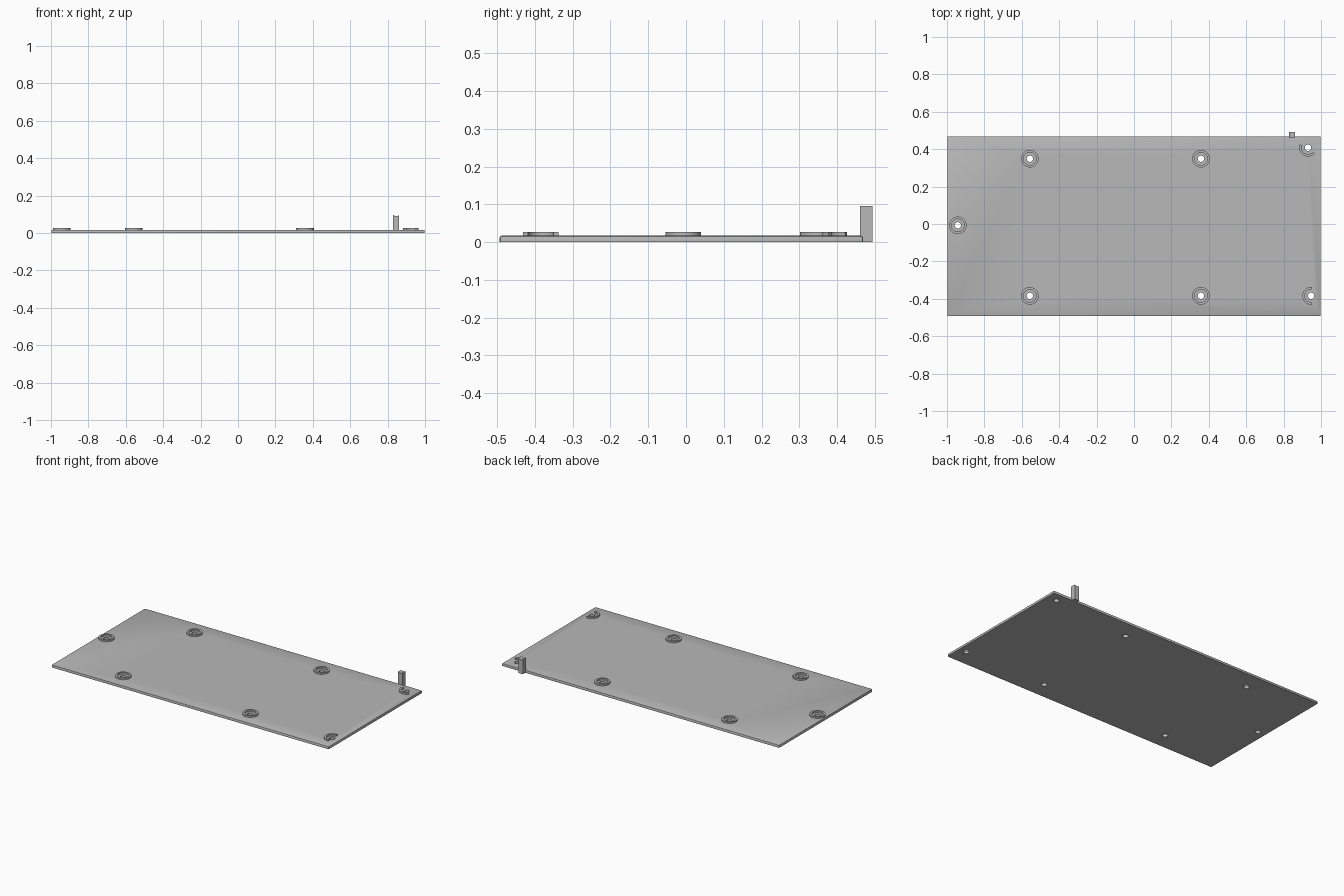
import bpy, bmesh
from math import cos, sin, radians

cube = bpy.data.objects.get("Cube")
if cube:
    bpy.data.objects.remove(cube, do_unlink=True)

grey = bpy.data.materials.new("plain grey")
grey.use_nodes = True
COLOR = (0.48, 0.48, 0.48, 1)
grey.diffuse_color = COLOR
grey.node_tree.nodes["Principled BSDF"].inputs["Base Color"].default_value = COLOR

PLATE_TOP, RING_TOP = 0.017, 0.027
RING_OUT, RING_IN, HOLE_R = 0.047, 0.034, 0.017


def make_object(name, bm):
    bmesh.ops.recalc_face_normals(bm, faces=bm.faces)
    mesh = bpy.data.meshes.new(name)
    bm.to_mesh(mesh)
    bm.free()
    mesh.materials.append(grey)
    obj = bpy.data.objects.new(name, mesh)
    bpy.context.collection.objects.link(obj)
    return obj


def prism(bm, outline, lift):
    """Extrude a closed outline of 3D points by the lift vector."""
    face = bm.faces.new([bm.verts.new(p) for p in outline])
    side = bmesh.ops.extrude_face_region(bm, geom=[face])["geom"]
    bmesh.ops.translate(bm, vec=lift, verts=[v for v in side if isinstance(v, bmesh.types.BMVert)])


def smooth(obj):
    bpy.ops.object.select_all(action="DESELECT")
    obj.select_set(True)
    bpy.context.view_layer.objects.active = obj
    bpy.ops.object.shade_smooth_by_angle(angle=radians(30))


def arc_ring(name, x, y, start, end):
    """Raised collar swept from start to end angle, closed when it is a full turn."""
    bm = bmesh.new()
    full = end - start == 360
    steps = max(12, round((end - start) / 9))
    profile = [(RING_IN, PLATE_TOP - 0.002), (RING_OUT, PLATE_TOP - 0.002),
               (RING_OUT, RING_TOP), (RING_IN, RING_TOP)]
    sections = []
    for i in range(steps if full else steps + 1):
        a = radians(start + (end - start) * i / steps)
        sections.append([bm.verts.new((x + r * cos(a), y + r * sin(a), z)) for r, z in profile])
    for i in range(steps):
        a, b = sections[i], sections[(i + 1) % len(sections)]
        for j in range(4):
            k = (j + 1) % 4
            bm.faces.new((a[j], a[k], b[k], b[j]))
    if not full:
        bm.faces.new(sections[0])
        bm.faces.new(sections[-1])
    smooth(make_object(name, bm))


# Screw mounts: x, y, arc start, arc end
mounts = {
    "left_back": (0.358, 0.349, 0, 360),
    "right_back": (-0.557, 0.349, 0, 360),
    "right_end": (-0.942, -0.007, 0, 360),
    "right_front": (-0.557, -0.384, 0, 360),
    "left_front": (0.358, -0.384, 0, 360),
    "corner_back": (0.93, 0.408, 157, 320),
    "corner_front": (0.947, -0.384, 85, 275),
}

# Base plate with softened corners and upper rim
bm = bmesh.new()
x, front, back = 0.998, -0.493, 0.468
prism(bm, [(-x, front, 0), (x, front, 0), (x, back, 0), (-x, back, 0)], (0, 0, PLATE_TOP))
rim = [e for e in bm.edges if max(v.co.z for v in e.verts) > 0.01]
bmesh.ops.bevel(bm, geom=rim, offset=0.005, segments=2, profile=0.5, affect="EDGES")
plate = make_object("base_plate", bm)

# Screw holes through the plate
bm = bmesh.new()
for x, y, start, end in mounts.values():
    ring = [(x + HOLE_R * cos(radians(a)), y + HOLE_R * sin(radians(a)), -0.02) for a in range(0, 360, 15)]
    prism(bm, ring, (0, 0, 0.06))
cutter = make_object("hole_cutter", bm)
cut = plate.modifiers.new("screw_holes", "BOOLEAN")
cut.object = cutter
cut.solver = "EXACT"
bpy.context.view_layer.objects.active = plate
bpy.ops.object.modifier_apply(modifier=cut.name)
bpy.data.objects.remove(cutter, do_unlink=True)
smooth(plate)

# Raised collars around the holes
for name, (x, y, start, end) in mounts.items():
    arc_ring(name + "_collar", x, y, start, end)

# Upright locating tab on the back edge, with a shallow dip in its top
bm = bmesh.new()
prism(bm, [(0.829, 0.46, 0), (0.862, 0.46, 0), (0.862, 0.46, 0.096), (0.854, 0.46, 0.092),
           (0.837, 0.46, 0.092), (0.829, 0.46, 0.096)], (0, 0.033, 0))
make_object("locating_tab", bm)
